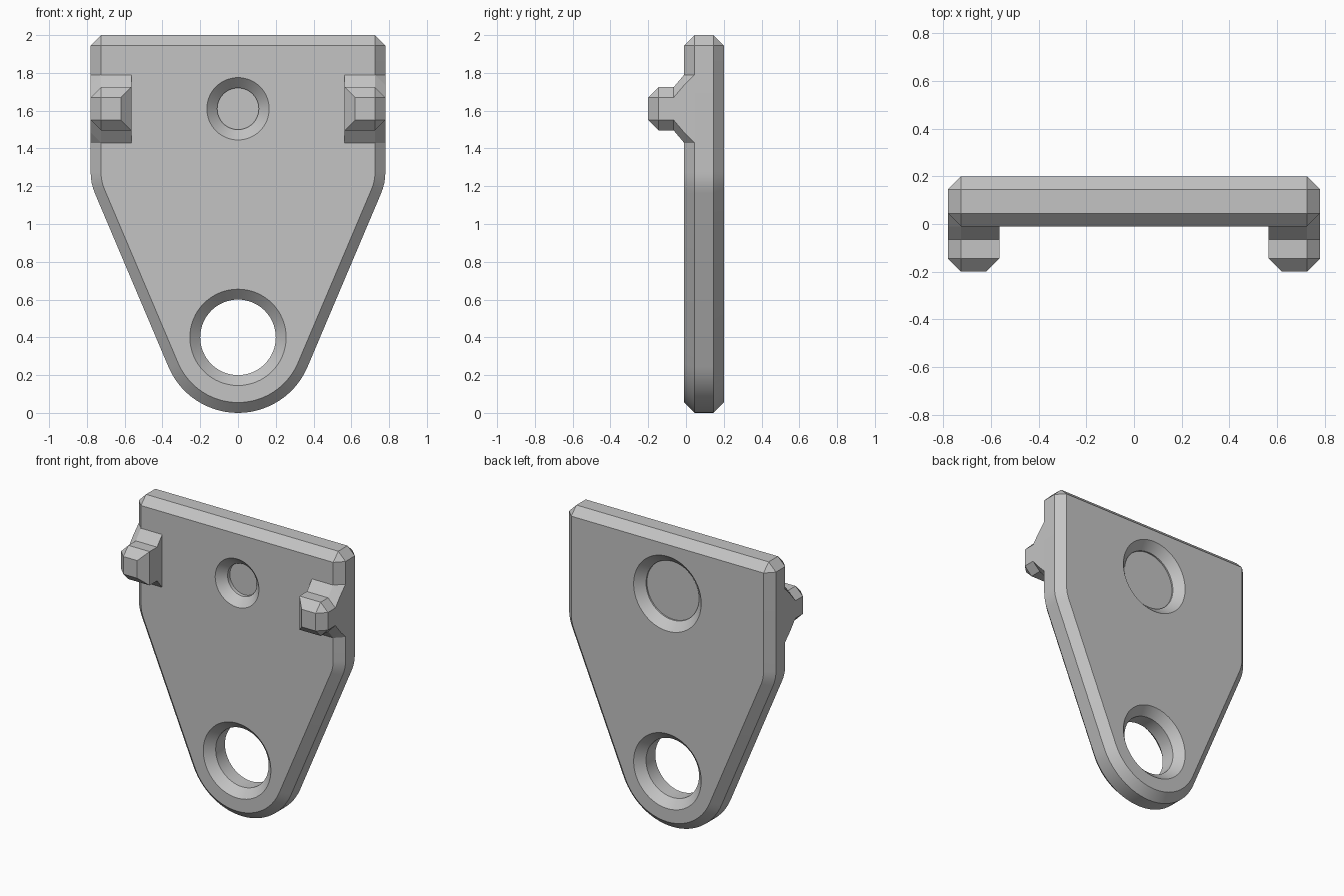
import bpy, bmesh, math

cube = bpy.data.objects.get("Cube")
if cube:
    bpy.data.objects.remove(cube, do_unlink=True)

FRONT, BACK, CH = -0.01, 0.2, 0.055
LUG_Z, EYE_Z = 1.61, 0.4

grey = bpy.data.materials.new("plain grey")
grey.use_nodes = True
grey.diffuse_color = (0.55, 0.55, 0.55, 1)
grey.node_tree.nodes["Principled BSDF"].inputs["Base Color"].default_value = (0.55, 0.55, 0.55, 1)


def loft(name, rings):
    """Skin closed rings of equal length and cap both ends."""
    bm = bmesh.new()
    loops = [[bm.verts.new(p) for p in ring] for ring in rings]
    n = len(loops[0])
    for a, b in zip(loops, loops[1:]):
        for i in range(n):
            j = (i + 1) % n
            bm.faces.new((a[i], a[j], b[j], b[i]))
    bm.faces.new(loops[0])
    bm.faces.new(loops[-1])
    bmesh.ops.remove_doubles(bm, verts=bm.verts, dist=0.0005)
    bmesh.ops.recalc_face_normals(bm, faces=bm.faces)
    mesh = bpy.data.meshes.new(name)
    bm.to_mesh(mesh)
    bm.free()
    mesh.materials.append(grey)
    obj = bpy.data.objects.new(name, mesh)
    bpy.context.collection.objects.link(obj)
    return obj


def activate(obj):
    bpy.ops.object.select_all(action="DESELECT")
    obj.select_set(True)
    bpy.context.view_layer.objects.active = obj


def circle(r, y, z, n=64):
    return [(r * math.cos(math.tau * i / n), y, z + r * math.sin(math.tau * i / n))
            for i in range(n)]


def drill(target, z, profile):
    """Cut a round hole whose (radius, y) profile runs along y."""
    cutter = loft("hole_cutter", [circle(r, y, z) for r, y in profile])
    cutter.hide_render = True
    mod = target.modifiers.new("hole", "BOOLEAN")
    mod.operation, mod.solver, mod.object = "DIFFERENCE", "EXACT", cutter
    activate(target)
    bpy.ops.object.modifier_apply(modifier=mod.name)
    bpy.data.objects.remove(cutter, do_unlink=True)


# Plate outline: arcs (centre x, centre z, inner radius, start, end, steps) on one half
arcs = [(0.725, 1.945, 0, 90, 0, 1),
        (0.5, 1.272, 0.225, 0, -23, 4),
        (0, EYE_Z, 0.345, -23, -90, 14)]
half = []
for cx, cz, r, a0, a1, steps in arcs:
    for i in range(steps + 1):
        a = math.radians(a0 + (a1 - a0) * i / steps)
        half.append((cx, cz, r, math.cos(a), math.sin(a)))
outline = half + [(-cx, cz, r, -c, s) for cx, cz, r, c, s in reversed(half[:-1])]


def plate_ring(y, grow):
    return [(cx + (r + grow) * c, y, cz + (r + grow) * s) for cx, cz, r, c, s in outline]


plate = loft("plate", [plate_ring(FRONT, 0), plate_ring(FRONT + CH, CH),
                       plate_ring(BACK - CH, CH), plate_ring(BACK, 0)])

# Through hole, chamfered on both sides
E = 0.02
drill(plate, EYE_Z, [(0.2 + CH + E, FRONT - E), (0.2, FRONT + CH),
                     (0.2, BACK - CH), (0.2 + CH + E, BACK + E)])
# Blind recesses: small on the front, large on the back
drill(plate, LUG_Z, [(0.11 + CH + E, FRONT - E), (0.11, FRONT + CH), (0.11, 0.07)])
drill(plate, LUG_Z, [(0.2 + CH + E, BACK + E), (0.2, BACK - CH), (0.2, 0.135)])

# Lugs: stations of (y, half height, inner x, outer x, outer corner bevel)
stations = [(0.045, 0.18, 0.565, 0.78, 0),
            (-0.01, 0.18, 0.565, 0.78, CH),
            (-0.065, 0.115, 0.565, 0.78, CH),
            (-0.145, 0.115, 0.565, 0.78, CH),
            (-0.2, 0.06, 0.62, 0.725, 0)]


def lug_ring(side, y, h, x0, x1, c):
    upper = [(x0, h), (x1 - c, h), (x1, h - c)]
    lower = [(x, -z) for x, z in reversed(upper)]
    return [(side * x, y, LUG_Z + z) for x, z in upper + lower]


for name, side in (("left_lug", 1), ("right_lug", -1)):
    loft(name, [lug_ring(side, *s) for s in stations])

# Round the arcs, keep chamfer edges crisp
activate(plate)
bpy.ops.object.shade_smooth_by_angle(angle=math.radians(25))
